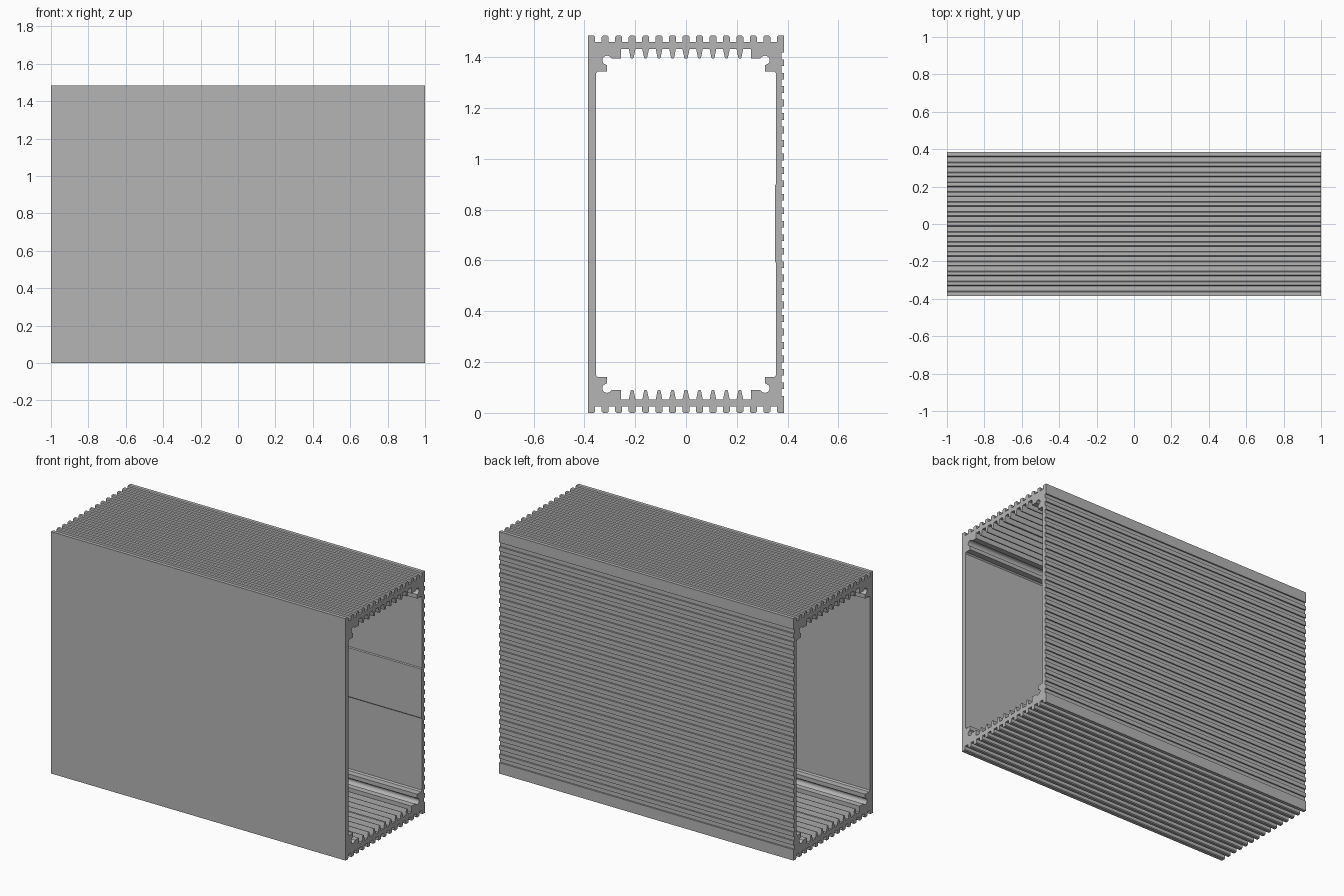
import bpy, bmesh, math

H, HALF = 1.485, 0.385      # height, half depth
PITCH = 0.053               # spacing of ribs

cube = bpy.data.objects.get("Cube")
if cube:
    bpy.data.objects.remove(cube, do_unlink=True)

grey = bpy.data.materials.new("aluminium_grey")
grey.use_nodes = True
colour = (0.46, 0.46, 0.46, 1)
grey.diffuse_color = colour
grey.node_tree.nodes["Principled BSDF"].inputs["Base Color"].default_value = colour


def mirror_y(points):
    """Complete a half profile that runs from the centre to +y."""
    return [(-y, d) for y, d in reversed(points)] + points


def both_ends(top):
    """Turn (y, depth) points into matching top and bottom runs of (y, z)."""
    return [(y, H - d) for y, d in top], [(y, d) for y, d in reversed(top)]


# Outer ribs on top and bottom
tooth, groove, soft = 0.0135, 0.026, 0.005
ribs = []
for i in range(-7, 8):
    c = i * (HALF - tooth) / 7
    left, right = c - tooth, c + tooth
    if i > -7:
        ribs += [(left, groove), (left, soft), (left + soft, 0)]
    else:
        ribs.append((left, 0))
    if i < 7:
        ribs += [(right - soft, 0), (right, soft), (right, groove)]
    else:
        ribs.append((right, 0))
outer_top, outer_bottom = both_ends(ribs)

# Shallow grooves down the back
back = []
for i in range(26):
    z = H / 2 + (12.5 - i) * PITCH
    a, b = z + PITCH / 4, z - PITCH / 4
    back += [(HALF, a), (HALF - 0.009, a), (HALF - 0.009, b), (HALF, b)]
outer = outer_top + back + outer_bottom

# Inner fins, screw channel and corner block
inner_d, tip_d = 0.053, 0.09
half = [(0.006, tip_d), (0.014, inner_d)]
for i in range(1, 5):
    c = i * PITCH
    half += [(c - 0.013, inner_d), (c - 0.006, tip_d - 0.003), (c - 0.003, tip_d),
             (c + 0.003, tip_d), (c + 0.006, tip_d - 0.003), (c + 0.013, inner_d)]
half += [(0.255, inner_d), (0.255, tip_d), (0.292, tip_d)]
for i in range(13):
    a = math.radians(140 - i * 200 / 12)
    half.append((0.311 + 0.018 * math.cos(a), 0.097 - 0.018 * math.sin(a)))
half += [(0.31, 0.117), (0.31, 0.142), (0.348, 0.142), (0.355, 0.15)]
inner_top, inner_bottom = both_ends(mirror_y(half))

# Slightly thicker band in the middle of the back wall
band = [(0.355, 0.9), (0.350, 0.895), (0.350, 0.595), (0.355, 0.59)]
inner = inner_top + band + inner_bottom

# Extrude the filled section along x
curve = bpy.data.curves.new("section", "CURVE")
curve.dimensions = "2D"
curve.fill_mode = "BOTH"
curve.extrude = 1.0
for loop in (outer, inner):
    spline = curve.splines.new("POLY")
    spline.points.add(len(loop) - 1)
    for point, (y, z) in zip(spline.points, loop):
        point.co = (y, z, 0, 1)
    spline.use_cyclic_u = True
section = bpy.data.objects.new("section", curve)
bpy.context.collection.objects.link(section)
bpy.context.view_layer.update()
evaluated = section.evaluated_get(bpy.context.evaluated_depsgraph_get())
mesh = bpy.data.meshes.new_from_object(evaluated)
bpy.data.objects.remove(section, do_unlink=True)

# Weld and turn the section so that it runs along x
bm = bmesh.new()
bm.from_mesh(mesh)
for v in bm.verts:
    v.co = (v.co.z, v.co.x, v.co.y)
bmesh.ops.remove_doubles(bm, verts=bm.verts, dist=0.0001)
bmesh.ops.recalc_face_normals(bm, faces=bm.faces)
for f in bm.faces:
    f.smooth = False
bm.to_mesh(mesh)
bm.free()
mesh.materials.clear()
mesh.materials.append(grey)
housing = bpy.data.objects.new("ribbed_housing", mesh)
bpy.context.collection.objects.link(housing)
